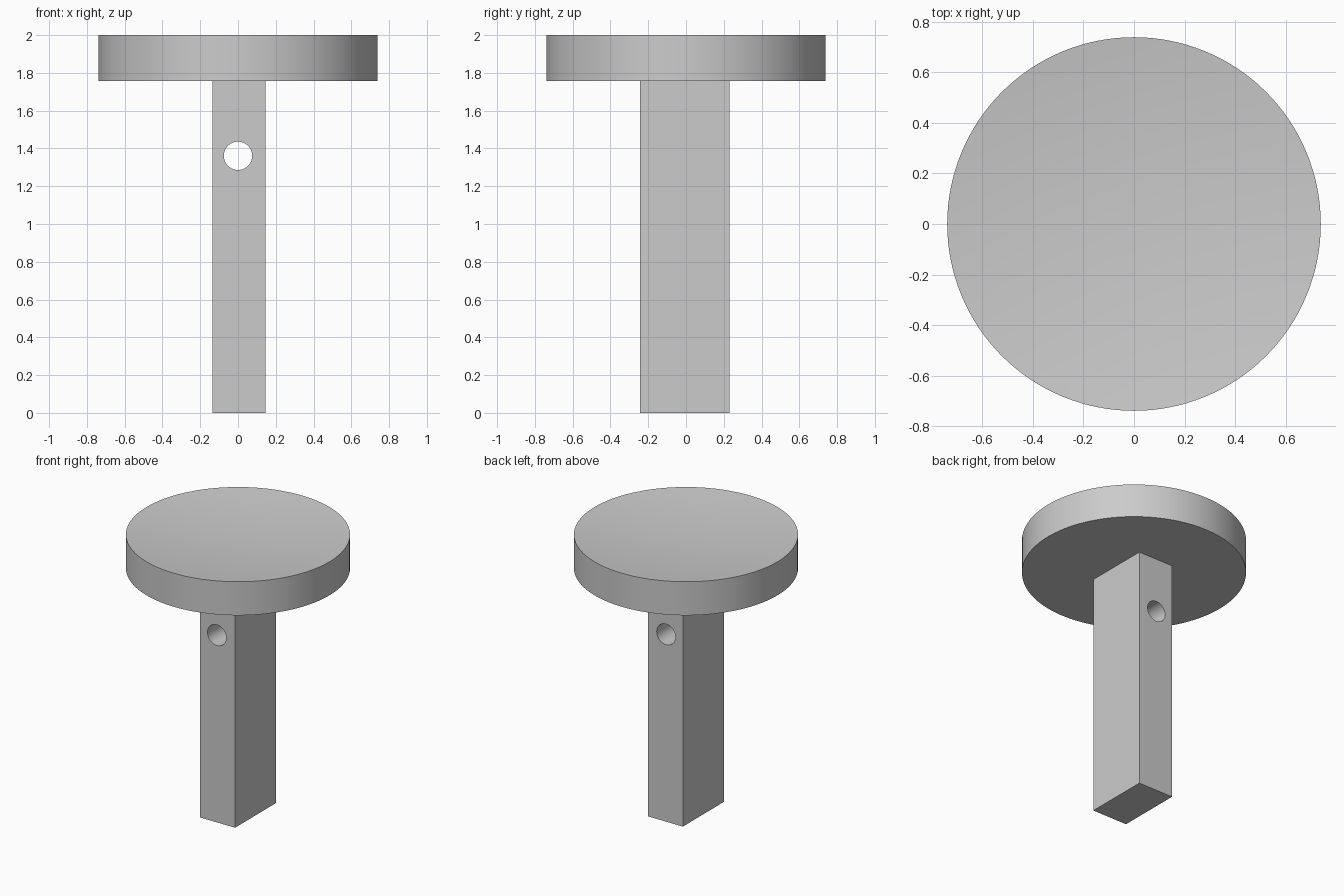
import bpy
import bmesh
import math

if "Cube" in bpy.data.objects:
    bpy.data.objects.remove(bpy.data.objects["Cube"])

# Material
grey = bpy.data.materials.new("plain grey")
grey.diffuse_color = (0.6, 0.6, 0.6, 1)
grey.use_nodes = True
grey.node_tree.nodes["Principled BSDF"].inputs["Base Color"].default_value = grey.diffuse_color

R, BOTTOM, TOP, DISH, SIDES = 0.738, 1.756, 2.0, 0.045, 128


def boolean(target, tool, operation):
    mod = target.modifiers.new(operation.lower(), 'BOOLEAN')
    mod.operation = operation
    mod.solver = 'EXACT'
    mod.object = tool
    bpy.context.view_layer.objects.active = target
    bpy.ops.object.modifier_apply(modifier=mod.name)
    bpy.data.objects.remove(tool)


# Rectangular shaft, slightly off the disc axis
x0, x1, y0, y1 = -0.135, 0.146, -0.243, 0.229
bpy.ops.mesh.primitive_cube_add(size=1, location=((x0 + x1) / 2, (y0 + y1) / 2, 0.9))
shaft = bpy.context.object
shaft.name = "shaft"
shaft.scale = (x1 - x0, y1 - y0, 1.8)
bpy.ops.object.transform_apply(location=True, rotation=True, scale=True)
shaft.data.materials.append(grey)

# Round cross hole through the shaft, front to back
bpy.ops.mesh.primitive_cylinder_add(vertices=64, radius=0.075, depth=1,
                                    location=(0, 0, 1.361), rotation=(math.pi / 2, 0, 0))
cutter = bpy.context.object
cutter.data.materials.append(grey)
boolean(shaft, cutter, 'DIFFERENCE')

# Disc head with a shallow spherical dish in its top, turned from a profile
rings = 16
profile = [(0, 0, BOTTOM), (R, 0, BOTTOM)]
for i in range(rings, -1, -1):
    t = i / rings
    profile.append((R * t, 0, TOP - DISH * (1 - t * t)))
bm = bmesh.new()
verts = [bm.verts.new(p) for p in profile]
edges = [bm.edges.new(pair) for pair in zip(verts, verts[1:])]
bmesh.ops.spin(bm, geom=verts + edges, cent=(0, 0, 0), axis=(0, 0, 1),
               angle=2 * math.pi, steps=SIDES, use_merge=True)
bmesh.ops.remove_doubles(bm, verts=bm.verts, dist=1e-5)
bmesh.ops.recalc_face_normals(bm, faces=bm.faces)
mesh = bpy.data.meshes.new("headed_pin")
bm.to_mesh(mesh)
bm.free()
mesh.materials.append(grey)
pin = bpy.data.objects.new("headed_pin", mesh)
bpy.context.collection.objects.link(pin)

# Fuse head and shaft
boolean(pin, shaft, 'UNION')
bpy.ops.object.select_all(action='DESELECT')
pin.select_set(True)
bpy.context.view_layer.objects.active = pin
bpy.ops.object.shade_smooth_by_angle(angle=0.6)
